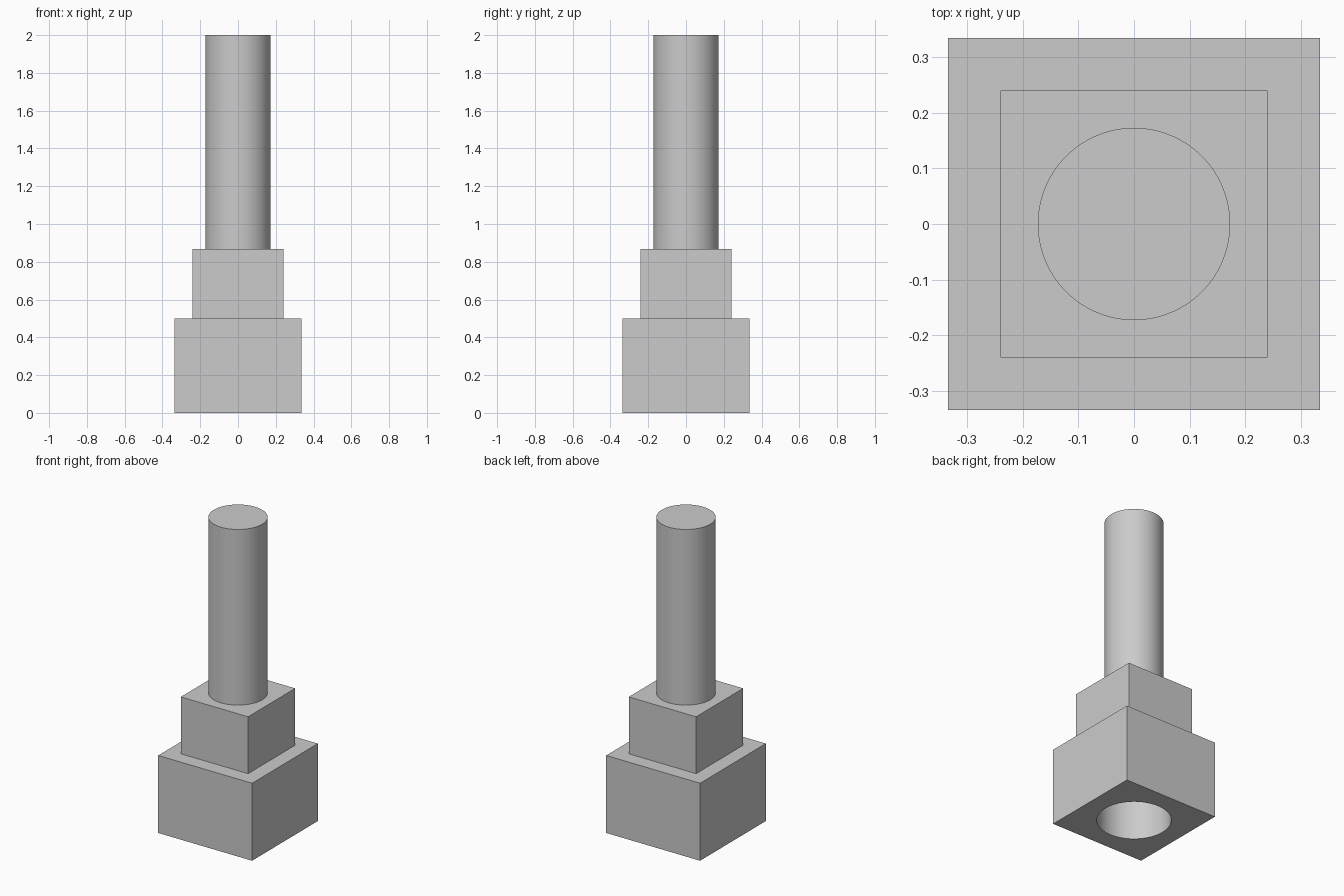
import bpy
import math

cube = bpy.data.objects.get("Cube")
if cube:
    bpy.data.objects.remove(cube, do_unlink=True)

grey = bpy.data.materials.new("plain grey")
grey.use_nodes = True
colour = (0.6, 0.6, 0.6, 1)
grey.diffuse_color = colour
grey.node_tree.nodes["Principled BSDF"].inputs["Base Color"].default_value = colour

BASE_TOP, COLLAR_TOP, SHAFT_TOP = 0.5, 0.867, 2.0


def finish(name):
    obj = bpy.context.object
    obj.name = name
    obj.data.materials.append(grey)
    return obj


def block(name, width, bottom, top):
    bpy.ops.mesh.primitive_cube_add(size=1, location=(0, 0, (bottom + top) / 2))
    bpy.context.object.scale = (width, width, top - bottom)
    bpy.ops.object.transform_apply(location=False, rotation=False, scale=True)
    return finish(name)


def rod(name, radius, bottom, top):
    bpy.ops.mesh.primitive_cylinder_add(
        vertices=96, radius=radius, depth=top - bottom,
        location=(0, 0, (bottom + top) / 2))
    bpy.ops.object.shade_smooth_by_angle(angle=math.radians(30))
    return finish(name)


# Stepped square body with a round shaft on top
base = block("base_block", 0.67, 0, BASE_TOP)
block("collar_block", 0.48, BASE_TOP, COLLAR_TOP)
rod("shaft", 0.173, COLLAR_TOP, SHAFT_TOP)

# Round socket through the base, closed above by the collar
cutter = rod("socket_cutter", 0.217, -0.1, BASE_TOP + 0.1)
cutter.hide_render = True
socket = base.modifiers.new("socket", 'BOOLEAN')
socket.operation = 'DIFFERENCE'
socket.solver = 'EXACT'
socket.object = cutter
bpy.ops.object.select_all(action='DESELECT')
base.select_set(True)
bpy.context.view_layer.objects.active = base
bpy.ops.object.modifier_apply(modifier="socket")
bpy.data.objects.remove(cutter, do_unlink=True)
bpy.ops.object.shade_smooth_by_angle(angle=math.radians(30))
